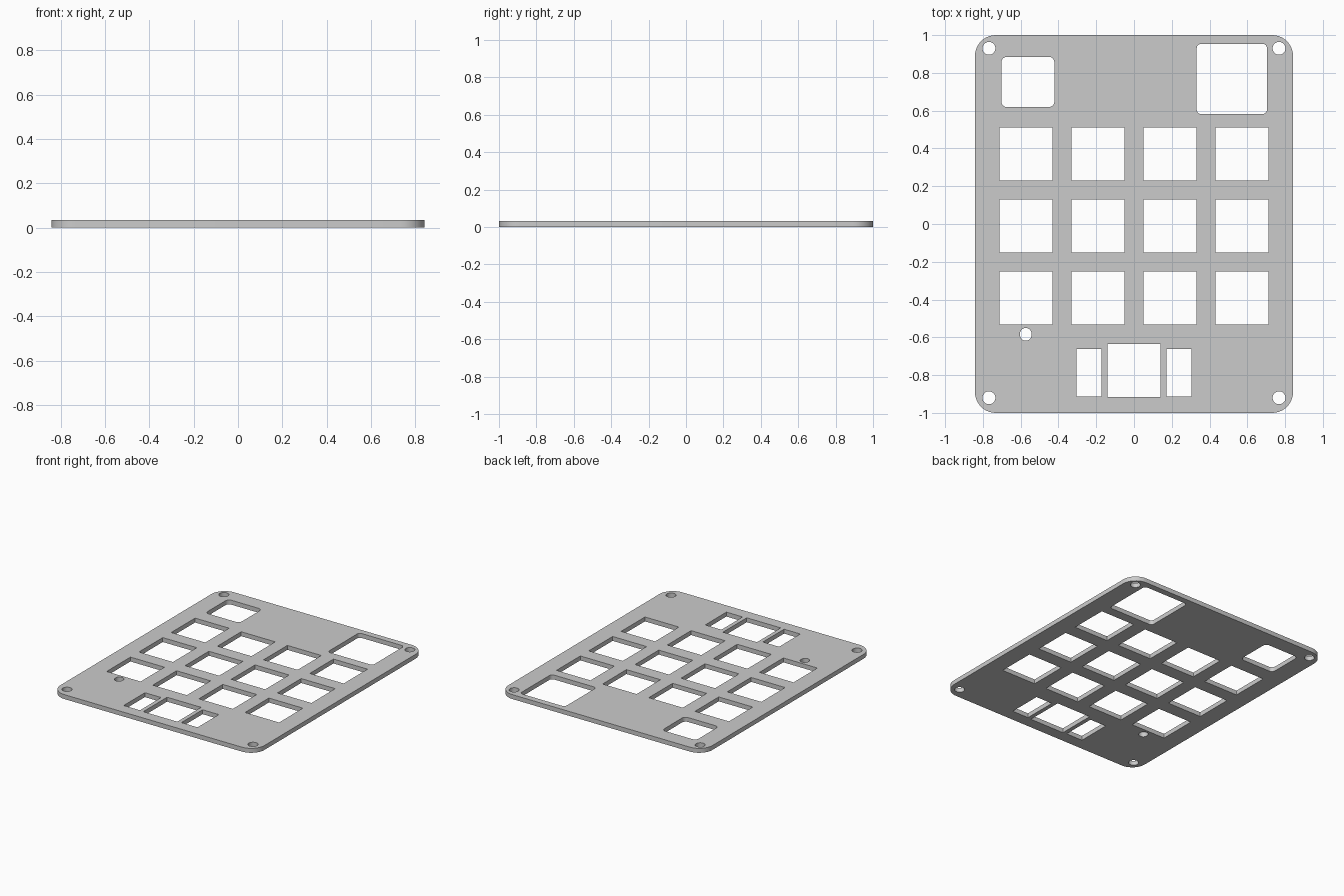
import bpy, bmesh
from math import cos, sin, pi

if "Cube" in bpy.data.objects:
    bpy.data.objects.remove(bpy.data.objects["Cube"])

THICK = 0.033


def outline(cx, cy, w, h, r=0.0, seg=10):
    """Rounded rectangle; a circle when r is half the size."""
    if r == 0:
        return [(cx + sx * w / 2, cy + sy * h / 2)
                for sx, sy in ((1, 1), (-1, 1), (-1, -1), (1, -1))]
    pts = []
    for q, (sx, sy) in enumerate(((1, 1), (-1, 1), (-1, -1), (1, -1))):
        for i in range(seg + 1):
            a = (q + i / seg) * pi / 2
            pts.append((cx + sx * (w / 2 - r) + r * cos(a),
                        cy + sy * (h / 2 - r) + r * sin(a)))
    return pts


# Plate outer edge
loops = [outline(0, 0, 1.684, 2.0, 0.11)]

# Corner screw holes
for x in (-0.768, 0.768):
    for y in (0.93, -0.92):
        loops.append(outline(x, y, 0.068, 0.068, 0.0339))

# 4 x 3 grid of key openings
for col in range(4):
    for row in range(3):
        loops.append(outline((col - 1.5) * 0.381, 0.37 - row * 0.381, 0.281, 0.281))

# Rounded windows at the top
loops.append(outline(-0.562, 0.752, 0.281, 0.266, 0.03))
loops.append(outline(0.518, 0.768, 0.372, 0.372, 0.024))

# Thumb key opening with stabiliser slots
loops.append(outline(0, -0.776, 0.281, 0.281))
for x in (-0.238, 0.238):
    loops.append(outline(x, -0.787, 0.134, 0.25))

# Small reset hole
loops.append(outline(-0.573, -0.584, 0.06, 0.066, 0.028))

# Filled, extruded 2D profile
curve = bpy.data.curves.new("switch_plate", 'CURVE')
curve.dimensions = '2D'
curve.fill_mode = 'BOTH'
curve.extrude = THICK / 2
for pts in loops:
    s = curve.splines.new('POLY')
    s.points.add(len(pts) - 1)
    for p, (x, y) in zip(s.points, pts):
        p.co = (x, y, THICK / 2, 1)
    s.use_cyclic_u = True
plate = bpy.data.objects.new("switch_plate", curve)
bpy.context.collection.objects.link(plate)
bpy.context.view_layer.objects.active = plate
plate.select_set(True)
bpy.ops.object.convert(target='MESH')
plate = bpy.context.object

# Weld, rest on the ground and smooth the rounded walls
bm = bmesh.new()
bm.from_mesh(plate.data)
bmesh.ops.remove_doubles(bm, verts=bm.verts, dist=1e-5)
low = min(v.co.z for v in bm.verts)
bmesh.ops.translate(bm, verts=bm.verts, vec=(0, 0, -low))
bmesh.ops.recalc_face_normals(bm, faces=bm.faces)
bm.to_mesh(plate.data)
bm.free()
bpy.ops.object.shade_smooth_by_angle()
